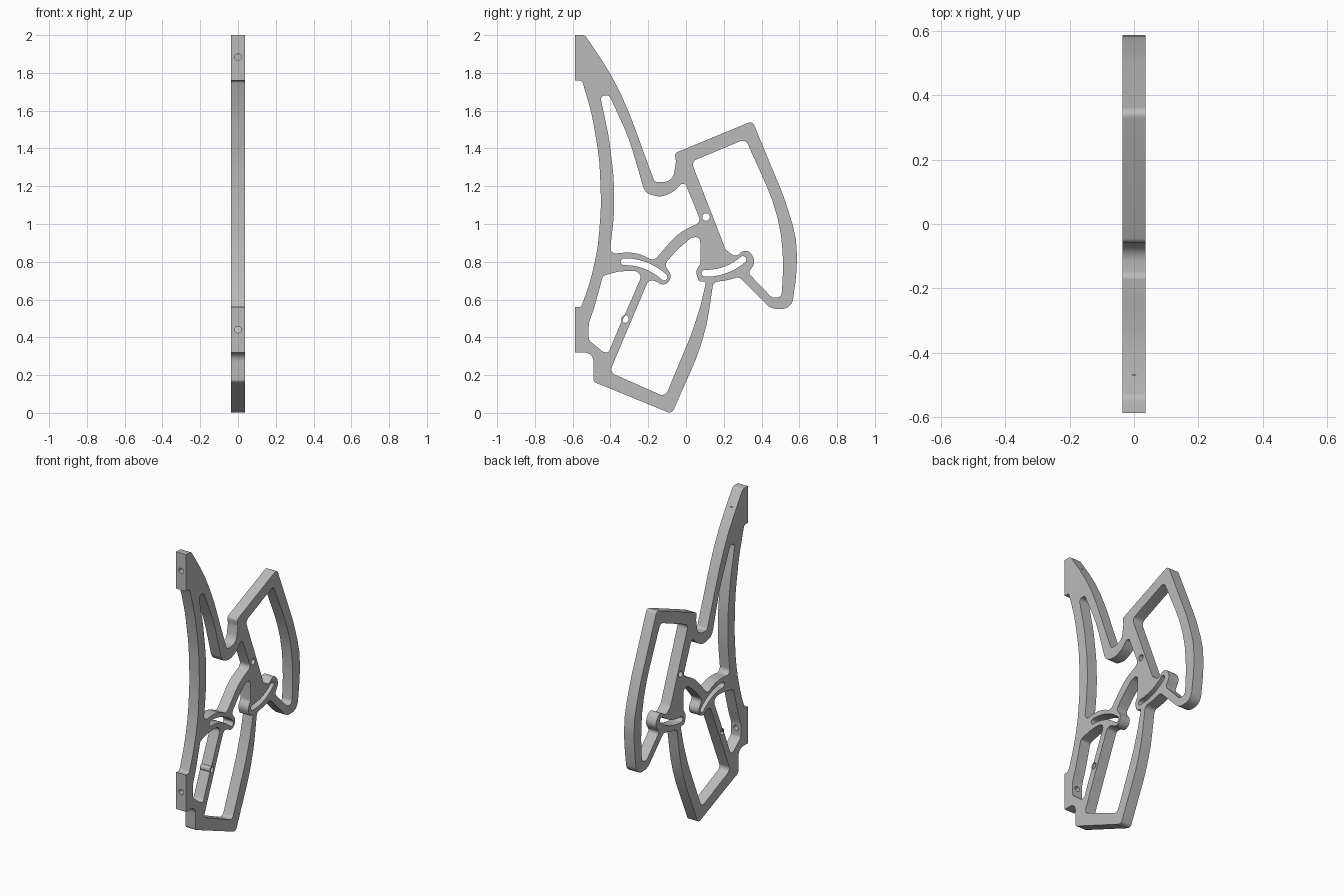
import bpy, bmesh, math
from mathutils import Vector, Matrix

if "Cube" in bpy.data.objects:
    bpy.data.objects.remove(bpy.data.objects["Cube"])

HALF = 0.036          # half thickness of the plate
PIVOT_LOW = (-0.323, 0.497)
PIVOT_HIGH = (0.106, 1.037)


def rounded(points):
    """Closed outline from (y, z, corner radius) points."""
    out, n = [], len(points)
    for i, (y, z, r) in enumerate(points):
        p = Vector((y, z))
        a = Vector(points[i - 1][:2]) - p
        b = Vector(points[(i + 1) % n][:2]) - p
        turn = math.pi - a.angle(b)
        if r == 0 or turn < 0.01:
            out.append(p)
            continue
        t = min(r * math.tan(turn / 2), a.length * 0.49, b.length * 0.49)
        r = t / math.tan(turn / 2)
        a.normalize()
        b.normalize()
        c = p + (a + b).normalized() * math.hypot(r, t)
        s, e = p + a * t - c, p + b * t - c
        steps = max(2, math.ceil(turn / 0.2))
        for k in range(steps + 1):
            f = k / steps
            v = (s * math.sin((1 - f) * turn) + e * math.sin(f * turn)) / math.sin(turn)
            out.append(c + v)
    return out


def arc(c, r, a0, a1, steps):
    return [Vector((c[0] + r * math.cos(a0 + (a1 - a0) * k / steps),
                    c[1] + r * math.sin(a0 + (a1 - a0) * k / steps)))
            for k in range(steps + 1)]


def circle(c, r):
    return arc(c, r, 0, math.tau, 24)[:-1]


def slot(c, r, a0, a1, w):
    """Curved slot around a pivot with round ends."""
    a0, a1 = math.radians(a0), math.radians(a1)
    end = lambda a: (c[0] + r * math.cos(a), c[1] + r * math.sin(a))
    return (arc(c, r + w, a0, a1, 14) + arc(end(a1), w, a1, a1 + math.pi, 8)[1:-1]
            + arc(c, r - w, a1, a0, 14) + arc(end(a0), w, a0 + math.pi, a0 + math.tau, 8)[1:-1])


outline = [
    # top mount and upper prong
    (-.587, 2, 0), (-.535, 2, .03), (-.39, 1.785, 2), (-.30, 1.59, 2), (-.232, 1.40, 2),
    # notch
    (-.165, 1.22, .025), (-.07, 1.225, .09), (-.053, 1.33, .05), (-.06, 1.375, .02),
    # upper loop
    (.352, 1.545, .025), (.52, 1.14, 1), (.588, .92, 1), (.587, .75, 1),
    (.56, .55, .08), (.45, .55, .08), (.282, .72, .03),
    # slotted arm underside and lower loop
    (.21, .70, .3), (.145, .693, .03), (.11, .46, 1), (.06, .30, 1),
    (-.075, -.005, .025), (-.49, .165, .02),
    # bottom mount and back bar
    (-.49, .32, .09), (-.587, .32, 0), (-.587, .56, 0), (-.555, .56, .02),
    (-.508, .69, 1), (-.466, .87, 1), (-.449, 1.10, 1), (-.458, 1.34, 1),
    (-.497, 1.577, 1), (-.55, 1.76, .02), (-.587, 1.76, 0)]

centre_opening = [
    (-.455, 1.68, .022), (-.405, 1.68, .022), (-.30, 1.45, 1), (-.225, 1.19, .06),
    (-.205, 1.16, .06), (-.13, 1.14, .1), (-.06, 1.175, .1), (-.01, 1.23, .02),
    (.08, 1.01, .03), (-.04, .955, .5), (-.17, .805, .03), (-.25, .845, .3),
    (-.32, .85, .3), (-.405, .84, .03), (-.38, 1.05, 1), (-.382, 1.25, 1), (-.41, 1.47, 1)]

upper_opening = [
    (.028, 1.33, .03), (.315, 1.45, .03), (.46, 1.127, 1), (.508, .94, 1), (.515, .757, 1),
    (.505, .61, .035), (.455, .61, .04), (.33, .74, .02), (.37, .80, .05),
    (.325, .875, .05), (.26, .825, .03), (.21, .865, .04)]

lower_opening = [
    (-.405, .215, .03), (-.11, .085, .03), (.03, .42, .8), (.075, .56, .8), (.108, .70, .03),
    (.07, .69, .04), (.05, .75, .05), (.077, .79, .03), (.075, .93, .03), (.03, .93, .05),
    (-.05, .86, .3), (-.115, .785, .03), (-.07, .72, .05), (-.115, .67, .05),
    (-.165, .70, .03), (-.20, .70, .03)]

side_opening = [
    (-.44, .725, .02), (-.36, .75, .3), (-.265, .752, .04), (-.235, .725, .03),
    (-.41, .32, .025), (-.435, .32, .03), (-.515, .385, .03), (-.515, .475, .1),
    (-.485, .56, .2)]

loops = [rounded(p) for p in
         (outline, centre_opening, upper_opening, lower_opening, side_opening)]
loops += [circle(PIVOT_LOW, .02), circle(PIVOT_HIGH, .02),
          slot(PIVOT_LOW, .303, 47, 91, .018), slot(PIVOT_HIGH, .298, 269, 311, .018)]

# Filled flat profile, extruded into a plate
curve = bpy.data.curves.new("bracket_plate", 'CURVE')
curve.dimensions = '2D'
curve.fill_mode = 'BOTH'
curve.extrude = HALF
for pts in loops:
    s = curve.splines.new('POLY')
    s.points.add(len(pts) - 1)
    for q, p in zip(s.points, pts):
        q.co = (p.x, p.y, 0, 1)
    s.use_cyclic_u = True
plate = bpy.data.objects.new("bracket_plate", curve)
bpy.context.collection.objects.link(plate)
bpy.context.view_layer.objects.active = plate
plate.select_set(True)
bpy.ops.object.convert(target='MESH')
plate = bpy.context.object

# Stand the plate up: profile in the y-z plane, thickness along x
mesh = plate.data
mesh.transform(Matrix(((0, 0, 1, 0), (1, 0, 0, 0), (0, 1, 0, 0), (0, 0, 0, 1))))
bm = bmesh.new()
bm.from_mesh(mesh)
bmesh.ops.remove_doubles(bm, verts=bm.verts, dist=1e-5)
bmesh.ops.recalc_face_normals(bm, faces=bm.faces)
bm.to_mesh(mesh)
bm.free()

# Screw holes drilled into the two mounts from the front
for name, z, depth in (("top_screw_cutter", 1.885, .12), ("bottom_screw_cutter", .44, .1)):
    bpy.ops.mesh.primitive_cylinder_add(vertices=20, radius=.017, depth=2 * depth,
                                        location=(0, -.587, z), rotation=(math.pi / 2, 0, 0))
    cutter = bpy.context.object
    cutter.name = name
    cutter.hide_render = True
    cutter.hide_set(True)
    mod = plate.modifiers.new(name, 'BOOLEAN')
    mod.operation = 'DIFFERENCE'
    mod.solver = 'EXACT'
    mod.object = cutter
    bpy.context.view_layer.objects.active = plate
    bpy.ops.object.modifier_apply(modifier=name)
    bpy.data.objects.remove(cutter)

# Single grey colour
grey = bpy.data.materials.new("plain_grey")
grey.diffuse_color = (.5, .5, .5, 1)
grey.use_nodes = True
grey.node_tree.nodes["Principled BSDF"].inputs["Base Color"].default_value = grey.diffuse_color
plate.data.materials.clear()
plate.data.materials.append(grey)

bpy.ops.object.select_all(action='DESELECT')
plate.select_set(True)
bpy.context.view_layer.objects.active = plate
bpy.ops.object.shade_smooth_by_angle(angle=math.radians(30))
